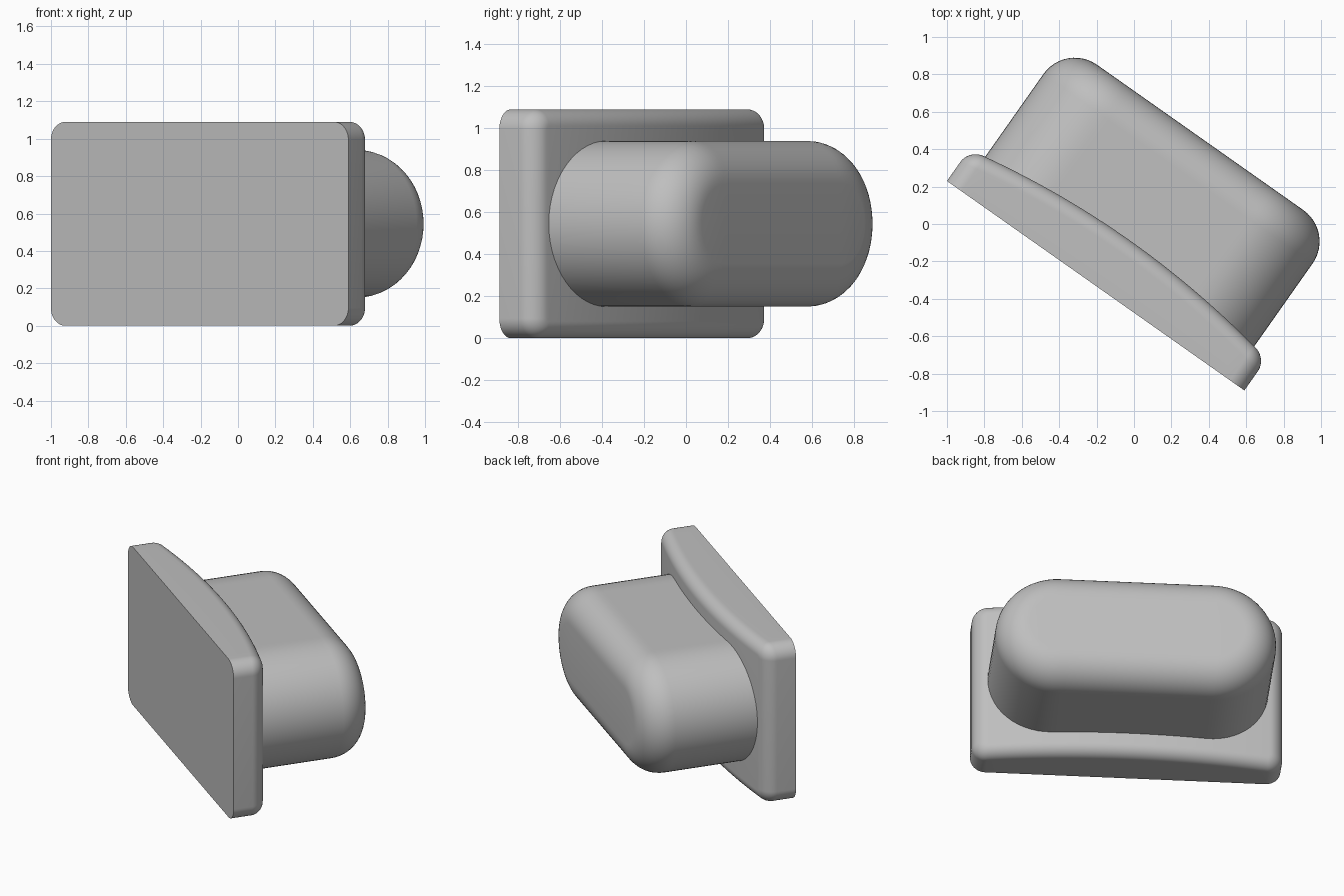
import bpy, bmesh, math
from mathutils import Matrix

cube = bpy.data.objects.get("Cube")
if cube:
    bpy.data.objects.remove(cube, do_unlink=True)

# One plain grey for the whole model
grey = bpy.data.materials.new("light grey")
grey.use_nodes = True
colour = (0.52, 0.52, 0.52, 1)
grey.diffuse_color = colour
grey.node_tree.nodes["Principled BSDF"].inputs["Base Color"].default_value = colour

CENTRE_Z = 0.545
PLACE = Matrix.Translation((-0.205, -0.33, CENTRE_Z)) @ Matrix.Rotation(math.radians(-35.15), 4, 'Z')


def upper_outline(half_w, half_h, radius, corner=14, along=32):
    """Upper half of a rounded rectangle, running from -x to +x."""
    arc = [(half_w - radius + radius * math.sin(a), half_h - radius + radius * math.cos(a))
           for a in (math.pi / 2 * i / corner for i in range(corner + 1))]
    left = [(-x, z) for x, z in reversed(arc)]
    span = half_w - radius
    middle = [(span * (2 * i / along - 1), half_h) for i in range(1, along)]
    return left + middle + arc


def rounded_block(name, half_w, half_h, radius, start, fillet, depth):
    """Rounded rectangle pushed back to depth(x), with a filleted rear rim."""
    bm = bmesh.new()
    steps = 12
    layers = [(0, None)]
    for i in range(steps + 1):
        a = math.pi / 2 * i / steps
        layers.append((fillet * (1 - math.cos(a)), fillet * (1 - math.sin(a))))
    rings = []
    for inset, drop in layers:
        top = upper_outline(half_w - inset, half_h - inset, radius - inset)
        loop = top + [(x, -z) for x, z in reversed(top)]
        rings.append([bm.verts.new((x, start if drop is None else depth(x) - drop, z))
                      for x, z in loop])
    count = len(rings[0])
    # Side walls and rim
    for a, b in zip(rings, rings[1:]):
        for i in range(count):
            j = (i + 1) % count
            bm.faces.new((a[i], a[j], b[j], b[i]))
    # Front and rear faces, as strips joining upper and lower outline
    for ring in (rings[0], rings[-1]):
        for i in range(count // 2 - 1):
            bm.faces.new((ring[i], ring[i + 1], ring[count - 2 - i], ring[count - 1 - i]))
    bmesh.ops.remove_doubles(bm, verts=bm.verts, dist=0.00001)
    bmesh.ops.recalc_face_normals(bm, faces=bm.faces)
    bm.transform(PLACE)
    mesh = bpy.data.meshes.new(name)
    bm.to_mesh(mesh)
    bm.free()
    mesh.materials.append(grey)
    obj = bpy.data.objects.new(name, mesh)
    bpy.context.collection.objects.link(obj)
    bpy.ops.object.select_all(action='DESELECT')
    obj.select_set(True)
    bpy.context.view_layer.objects.active = obj
    bpy.ops.object.shade_smooth_by_angle(angle=math.radians(35))
    return obj


# Flat-fronted plate with a gently bowed back
rounded_block("face_plate", 0.9725, CENTRE_Z, 0.095, 0.0, 0.08, lambda x: 0.303 - 0.103 * x * x)

# Stadium-shaped boss with a softly rounded rear edge
rounded_block("rear_boss", 0.88, 0.395, 0.395, 0.1, 0.205, lambda x: 0.97)
